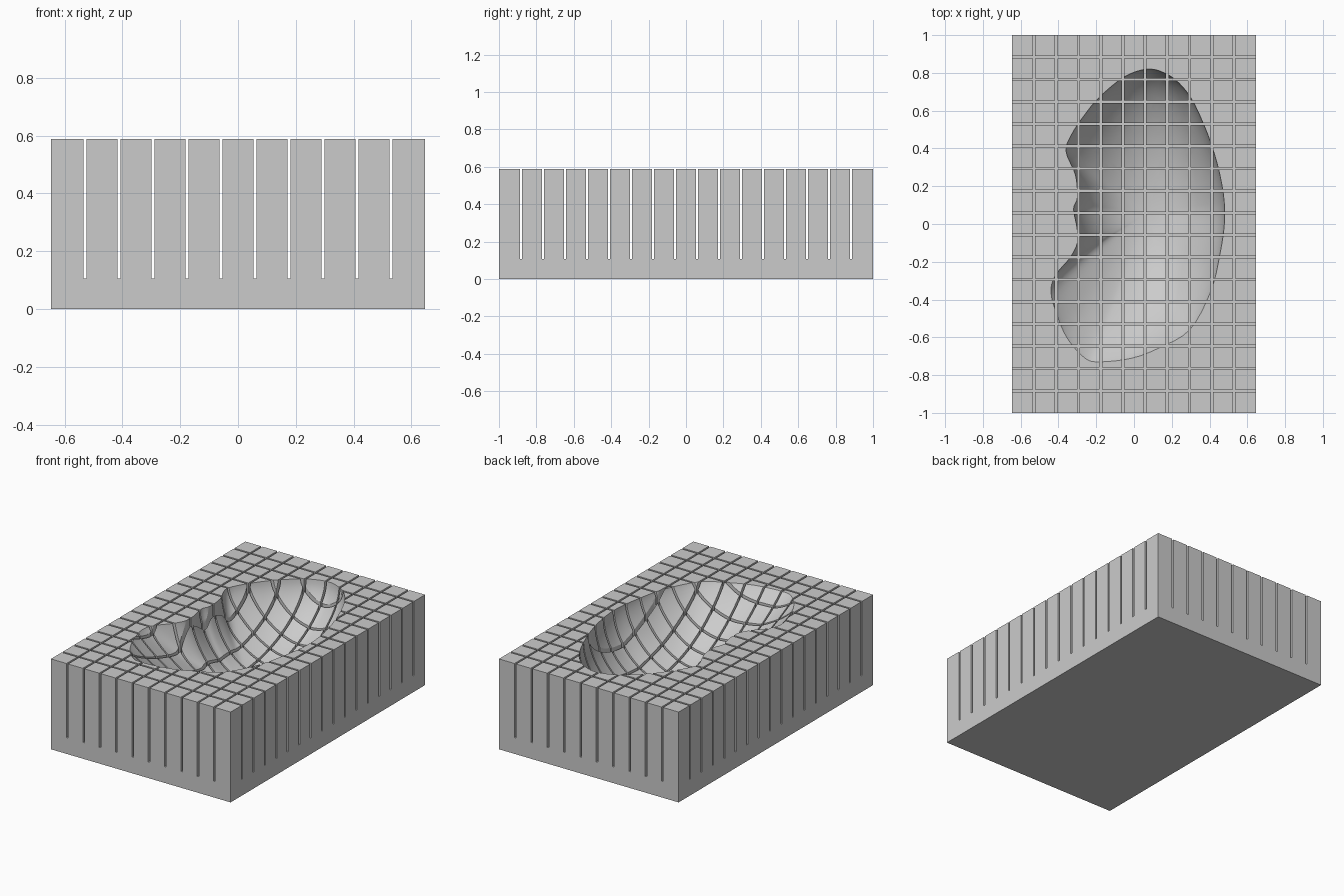
import bpy, bmesh, math
from mathutils import Vector

if "Cube" in bpy.data.objects:
    bpy.data.objects.remove(bpy.data.objects["Cube"])

P = 2 / 17                  # pitch of the foam columns
NX, NY = 11, 17
TOP, SLOT_Z, GAP = 5 * P, 0.106, 0.0118
HX, HY = NX * P / 2, NY * P / 2


def make_object(name, bm):
    bmesh.ops.recalc_face_normals(bm, faces=bm.faces[:])
    me = bpy.data.meshes.new(name)
    bm.to_mesh(me)
    bm.free()
    ob = bpy.data.objects.new(name, me)
    bpy.context.collection.objects.link(ob)
    return ob


def cuts(n, half):
    # grid lines: outer edges plus both sides of every slot
    c = [-half]
    for i in range(1, n):
        m = -half + i * P
        c += [m - GAP / 2, m + GAP / 2]
    return c + [half]


# Foam block: slab with square columns extruded from it
bm = bmesh.new()
xs, ys = cuts(NX, HX), cuts(NY, HY)
g = [[bm.verts.new((x, y, SLOT_Z)) for x in xs] for y in ys]
columns = []
for j in range(len(ys) - 1):
    for i in range(len(xs) - 1):
        f = bm.faces.new((g[j][i], g[j][i + 1], g[j + 1][i + 1], g[j + 1][i]))
        if i % 2 == 0 and j % 2 == 0:
            columns.append(f)
rim = ([g[0][i] for i in range(len(xs))]
       + [g[j][-1] for j in range(1, len(ys))]
       + [g[-1][i] for i in range(len(xs) - 2, -1, -1)]
       + [g[j][0] for j in range(len(ys) - 2, 0, -1)])
low = [bm.verts.new((v.co.x, v.co.y, 0)) for v in rim]
for k in range(len(rim)):
    n = (k + 1) % len(rim)
    bm.faces.new((rim[n], rim[k], low[k], low[n]))
bm.faces.new(low[::-1])
res = bmesh.ops.extrude_face_region(bm, geom=columns)
for v in res["geom"]:
    if isinstance(v, bmesh.types.BMVert):
        v.co.z = TOP
dead = [f for f in columns if f.is_valid]
if dead:
    bmesh.ops.delete(bm, geom=dead, context='FACES_ONLY')
block = make_object("foam_block", bm)

# Cavity outline at the top face
outline = [(.07, .82), (.16, .80), (.24, .745), (.32, .635), (.41, .42), (.465, .21),
           (.48, .03), (.455, -.16), (.405, -.36), (.295, -.56), (.135, -.655),
           (-.01, -.71), (-.18, -.73), (-.26, -.71), (-.35, -.61), (-.405, -.49),
           (-.44, -.36), (-.415, -.27), (-.34, -.18), (-.30, -.10), (-.302, -.02),
           (-.32, .08), (-.30, .14), (-.31, .26), (-.36, .385), (-.33, .475),
           (-.26, .58), (-.18, .675), (-.05, .78)]


def smooth_loop(pts, sub):
    pts = [Vector(p) for p in pts]
    n, out = len(pts), []
    for i in range(n):
        a, b, c, d = (pts[(i + k) % n] for k in (-1, 0, 1, 2))
        for s in range(sub):
            t = s / sub
            out.append(0.5 * (2 * b + (c - a) * t + (2 * a - 5 * b + 4 * c - d) * t * t
                              + (3 * b - a - 3 * c + d) * t ** 3))
    return out


# Cavity cutter: rings shrinking from the outline to a soft rounded floor
loop = smooth_loop(outline, 4)
C, DEPTH, RINGS = Vector((0.07, 0.06)), 0.39, 18
bm = bmesh.new()
rings = [[bm.verts.new((p.x, p.y, TOP + 0.1)) for p in loop]]
for k in range(RINGS):
    r = math.cos(k / RINGS * math.pi / 2)
    ring = []
    for p in loop:
        d = p - C
        u = d.normalized()
        soft = u / math.sqrt((u.x / 0.42) ** 2 + (u.y / 0.76) ** 2)
        q = C + r * soft.lerp(d, r * r)
        power = 0.55 + 0.35 * max(0, -u.y) + 0.12 * max(0, -u.x)
        z = TOP - DEPTH * max(0, 1 - r * r) ** power
        ring.append(bm.verts.new((q.x, q.y, z)))
    rings.append(ring)
n = len(loop)
for a, b in zip(rings, rings[1:]):
    for i in range(n):
        bm.faces.new((a[i], a[(i + 1) % n], b[(i + 1) % n], b[i]))
tip = bm.verts.new((C.x, C.y, TOP - DEPTH))
for i in range(n):
    bm.faces.new((rings[-1][i], rings[-1][(i + 1) % n], tip))
bm.faces.new(rings[0])
cutter = make_object("cavity_cutter", bm)
cutter.hide_render = True

# Carve the cavity, then smooth its surface
mod = block.modifiers.new("cavity", 'BOOLEAN')
mod.operation, mod.solver, mod.object = 'DIFFERENCE', 'EXACT', cutter
bpy.context.view_layer.objects.active = block
block.select_set(True)
bpy.ops.object.modifier_apply(modifier=mod.name)
bpy.data.objects.remove(cutter)
bpy.ops.object.shade_smooth_by_angle(angle=math.radians(25))
